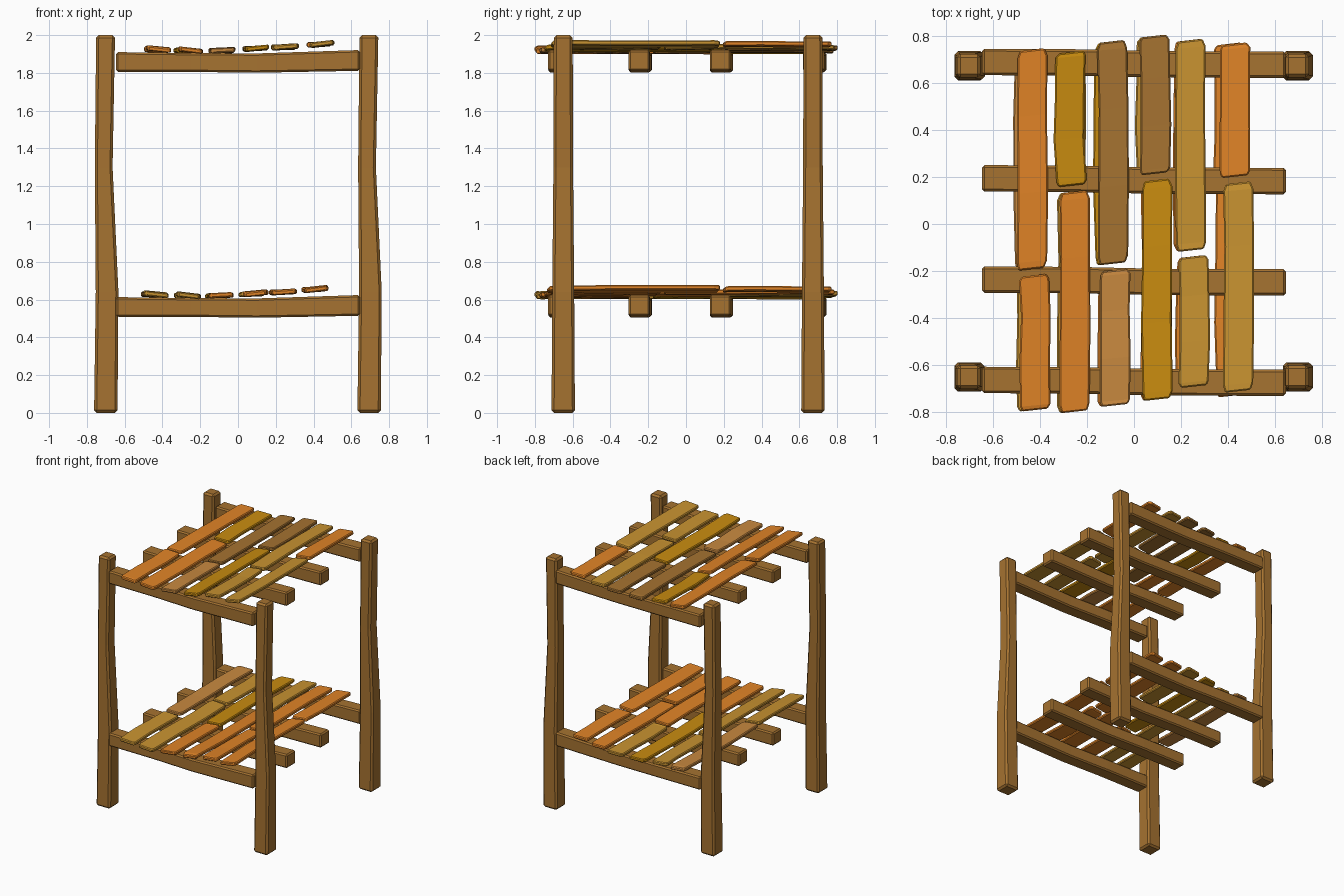
import bpy, bmesh, random
from mathutils import Vector

if "Cube" in bpy.data.objects:
    bpy.data.objects.remove(bpy.data.objects["Cube"])

random.seed(4)


def material(name, rgb):
    m = bpy.data.materials.new(name)
    m.diffuse_color = (*rgb, 1)
    m.use_nodes = True
    m.node_tree.nodes["Principled BSDF"].inputs["Base Color"].default_value = m.diffuse_color
    return m


MATS = {
    "B": material("brown wood", (0.38, 0.17, 0.03)),
    "O": material("orange wood", (0.75, 0.23, 0.02)),
    "G": material("golden wood", (0.58, 0.26, 0.005)),
    "T": material("tan wood", (0.58, 0.29, 0.03)),
    "C": material("copper wood", (0.58, 0.25, 0.05)),
}


def loft(name, rings, mat, bevel):
    """Skin four-cornered rings into a hewn timber with chamfered edges."""
    bm = bmesh.new()
    vs = [[bm.verts.new(p) for p in ring] for ring in rings]
    for a, b in zip(vs, vs[1:]):
        for i in range(4):
            j = (i + 1) % 4
            bm.faces.new((a[i], a[j], b[j], b[i]))
    bm.faces.new(vs[0][::-1])
    bm.faces.new(vs[-1])
    bmesh.ops.recalc_face_normals(bm, faces=bm.faces)
    me = bpy.data.meshes.new(name)
    bm.to_mesh(me)
    bm.free()
    me.materials.append(MATS[mat])
    ob = bpy.data.objects.new(name, me)
    bpy.context.collection.objects.link(ob)
    mod = ob.modifiers.new("chamfer", "BEVEL")
    mod.width = bevel
    mod.segments = 1
    mod.limit_method = "ANGLE"
    mod.angle_limit = 0.8
    return ob


SQ = ((-1, -1), (1, -1), (1, 1), (-1, 1))

# Four slightly crooked posts: height, x bend, half width x, half width y
POST = ((0, -.003, .062, .062), (.64, .004, .06, .058),
        (1.3, -.014, .047, .052), (2, -.004, .05, .05))
for side, px in (("left", -.697), ("right", .697)):
    for end, py in (("front", -.65), ("back", .672)):
        rings = [[(px + dx + a * hx, py + b * hy, z) for a, b in SQ]
                 for z, dx, hx, hy in POST]
        loft(f"{end}_{side}_post", rings, "B", .014)

# Sagging rails under both decks: x, y bend, z centre, half height
RAIL = ((-.645, .006, .058, .052), (-.25, .004, .055, .050),
        (.1, -.004, .052, .051), (.645, -.006, .066, .055))
for deck, z0 in (("lower", .503), ("upper", 1.8)):
    for i, ry in enumerate((-.668, -.242, .188, .682)):
        rings = [[(x, ry + dy + a * .056, z0 + zc + b * h) for a, b in SQ]
                 for x, dy, zc, h in RAIL]
        loft(f"{deck}_rail_{i + 1}", rings, "B", .01)


def plank(name, x, y0, y1, z, tilt, mat):
    """Thin warped board along y with clipped end corners."""
    rings = []
    bend = random.uniform(-.01, .01)
    for t, w in ((0, .054), (.035, .064), (.35, .065),
                 (.7, .063), (.965, .064), (1, .052)):
        y = y0 + (y1 - y0) * t
        cx = x + bend * (1 - 4 * (t - .5) ** 2) + random.uniform(-.003, .003)
        cz = z + random.uniform(-.003, .003)
        rings.append([(cx + a * w, y + a * .006, cz + a * tilt + b * .013)
                      for a, b in SQ])
    loft(name, rings, mat, .006)


# Deck columns: x, height, front end, joint, back end, upper and lower colours
COLUMNS = (
    (-.428, .125, -.79, -.205, .74, "OO", "TC"),
    (-.260, .118, -.797, .150, .73, "OG", "TT"),
    (-.086, .119, -.77, -.182, .775, "CB", "OG"),
    (.092, .130, -.745, .200, .798, "GB", "OT"),
    (.248, .138, -.69, -.125, .78, "TT", "OO"),
    (.433, .152, -.71, .188, .765, "TO", "OO"),
)
for deck, z0, shift in (("lower", .503, -.02), ("upper", 1.8, 0)):
    for i, (x, h, ya, yj, yb, up, low) in enumerate(COLUMNS):
        cols = up if deck == "upper" else low
        sx = x + shift * (1.3 if i == 5 else .4)
        s = -.02 if deck == "lower" and i in (4, 5) else 0
        tilt = (-.006, -.007, .003, .006, .004, .007)[i]
        plank(f"{deck}_front_plank_{i + 1}", sx + .006, ya + s, yj - .013,
              z0 + h, tilt, cols[0])
        plank(f"{deck}_back_plank_{i + 1}", sx - .006, yj + .013, yb,
              z0 + h - .002, tilt * .5, cols[1])
